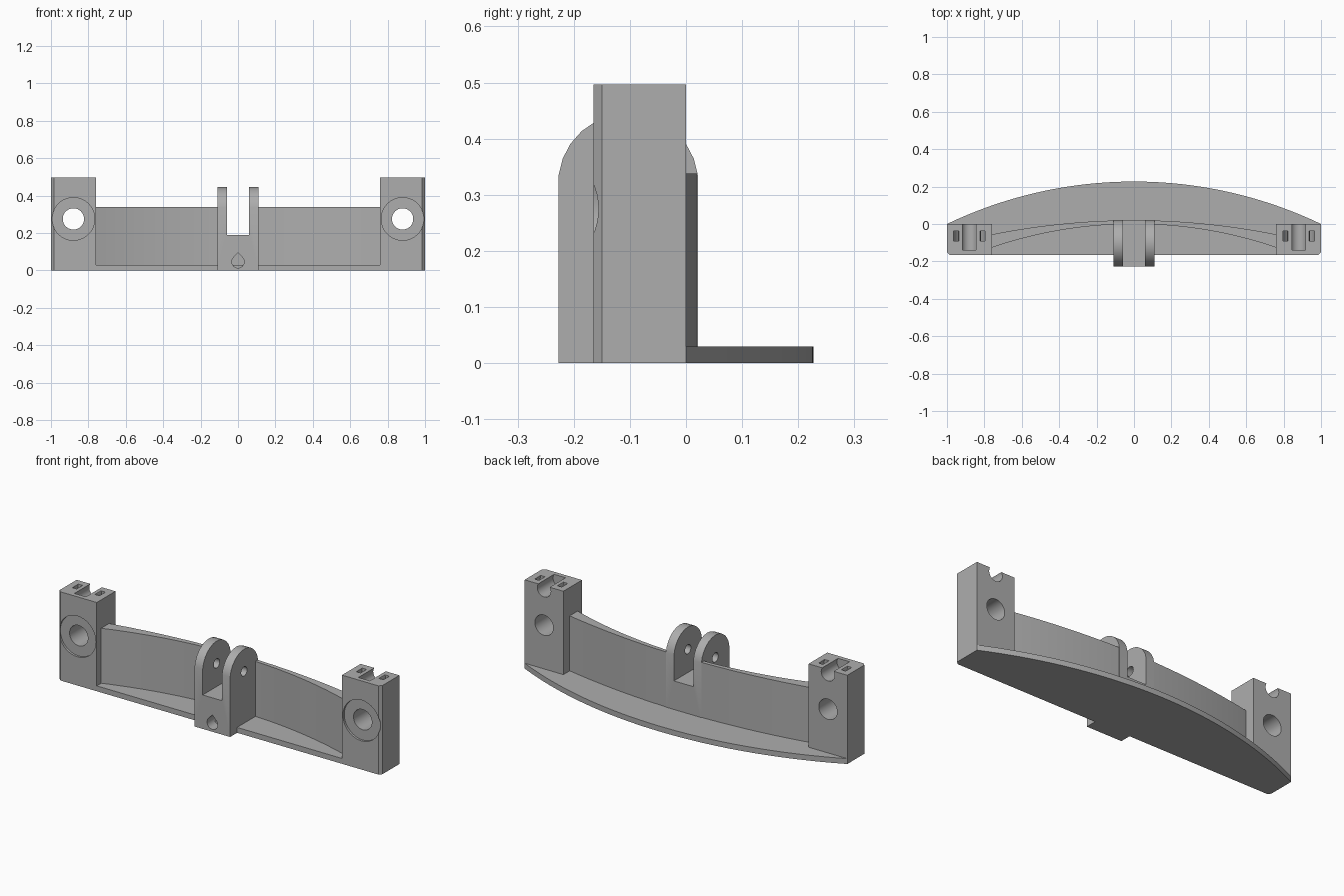
import bpy, bmesh
from math import sin, cos, pi, radians, sqrt

cube = bpy.data.objects.get("Cube")
if cube:
    bpy.data.objects.remove(cube, do_unlink=True)

GREY = (0.42, 0.42, 0.42, 1)
mat = bpy.data.materials.new("mid_grey")
mat.use_nodes = True
mat.diffuse_color = GREY
mat.node_tree.nodes["Principled BSDF"].inputs["Base Color"].default_value = GREY


def prism(name, points, axis, low, high):
    """Extrude a 2D outline along an axis, from low to high."""
    place = {"x": lambda a, b, t: (t, a, b),
             "y": lambda a, b, t: (a, t, b),
             "z": lambda a, b, t: (a, b, t)}[axis]
    bm = bmesh.new()
    rings = [[bm.verts.new(place(a, b, t)) for a, b in points] for t in (low, high)]
    n = len(points)
    for i in range(n):
        j = (i + 1) % n
        bm.faces.new((rings[0][i], rings[0][j], rings[1][j], rings[1][i]))
    for ring in rings:
        bm.faces.new(ring)
    bmesh.ops.recalc_face_normals(bm, faces=bm.faces)
    mesh = bpy.data.meshes.new(name)
    bm.to_mesh(mesh)
    bm.free()
    mesh.materials.append(mat)
    obj = bpy.data.objects.new(name, mesh)
    bpy.context.collection.objects.link(obj)
    return obj


def select(obj):
    bpy.ops.object.select_all(action="DESELECT")
    obj.select_set(True)
    bpy.context.view_layer.objects.active = obj


def cut(obj, *cutters):
    """Subtract each cutter and remove it."""
    for cutter in cutters:
        select(obj)
        mod = obj.modifiers.new("cut", "BOOLEAN")
        mod.operation = "DIFFERENCE"
        mod.solver = "EXACT"
        mod.object = cutter
        bpy.ops.object.modifier_apply(modifier=mod.name)
        bpy.data.objects.remove(cutter, do_unlink=True)


def finish(obj):
    select(obj)
    bpy.ops.object.shade_smooth_by_angle(angle=radians(25))


def arc(cx, cy, r, start=0, end=360, n=40):
    steps = n if end - start == 360 else n + 1
    angles = [radians(start + (end - start) * i / n) for i in range(steps)]
    return [(cx + r * cos(a), cy + r * sin(a)) for a in angles]


def rect(a0, a1, b0, b1):
    return [(a0, b0), (a1, b0), (a1, b1), (a0, b1)]


def bow(x0, x1, crown, drop, half, n=32):
    """Points on a shallow circular arc falling by drop at x = half."""
    r = (half * half + drop * drop) / (2 * drop)
    xs = [x0 + (x1 - x0) * i / n for i in range(n + 1)]
    return [(x, crown - r + sqrt(r * r - x * x)) for x in xs]


FRONT, CHAMFER, TOP = -0.165, 0.015, 0.497

# Base plate with a bowed back edge and chamfered front corners
plate = [(-1, FRONT + CHAMFER), (-1 + CHAMFER, FRONT), (1 - CHAMFER, FRONT), (1, FRONT + CHAMFER)]
finish(prism("base_plate", plate + bow(1, -1, 0.227, 0.227, 1, 64), "z", 0, 0.03))

for side, label in ((1, "left"), (-1, "right")):
    # Curved wall, thicker towards the end
    x0, x1 = 0.105 * side, 0.765 * side
    wall = bow(x0, x1, 0.02, 0.076, 0.76) + bow(x1, x0, 0, 0.126, 0.76)
    finish(prism(label + "_wall", wall, "z", 0.02, 0.338))

    # End block with a chamfered outer corner
    outline = [(0.76, 0), (0.76, FRONT), (1 - CHAMFER, FRONT), (1, FRONT + CHAMFER), (1, 0)]
    block = prism(label + "_end_block", [(x * side, y) for x, y in outline], "z", 0, TOP)
    cx = 0.88 * side
    # Bolt hole, shallow counterbore and the rod groove in the top
    bolt = prism("bolt_cutter", arc(cx, 0.275, 0.057), "y", -0.3, 0.1)
    bore = prism("counterbore_cutter", arc(cx, 0.275, 0.114, n=56), "y", -0.3, FRONT + 0.012)
    groove = prism("groove_cutter", arc(cx, 0.475, 0.042), "y", -0.14, 0.1)
    # Curved strap tunnel around the groove
    tunnel = prism("tunnel_cutter", arc(cx, 0.475, 0.087), "y", -0.09, -0.037)
    cut(tunnel, prism("tunnel_core", arc(cx, 0.475, 0.061), "y", -0.2, 0.1))
    cut(block, bolt, bore, groove, tunnel)
    finish(block)

# Central clevis: round-topped body split into two prongs
PY, PZ = -0.103, 0.32
body = [(-0.227, 0), (0.021, 0)] + arc(PY, PZ, 0.125, 7, 173, 12)
clevis = prism("centre_clevis", body, "x", -0.11, 0.11)
gap = prism("gap_cutter", rect(-0.06, 0.06, 0.19, 0.6), "y", -0.4, 0.2)
pin = prism("pin_cutter", arc(PY, PZ, 0.026, n=24), "x", -0.3, 0.3)
teardrop = [(0, 0.095)] + arc(0, 0.046, 0.033, 140, 400, 24)
drain = prism("teardrop_cutter", teardrop, "y", -0.4, -0.12)
cut(clevis, gap, pin, drain)
finish(clevis)
